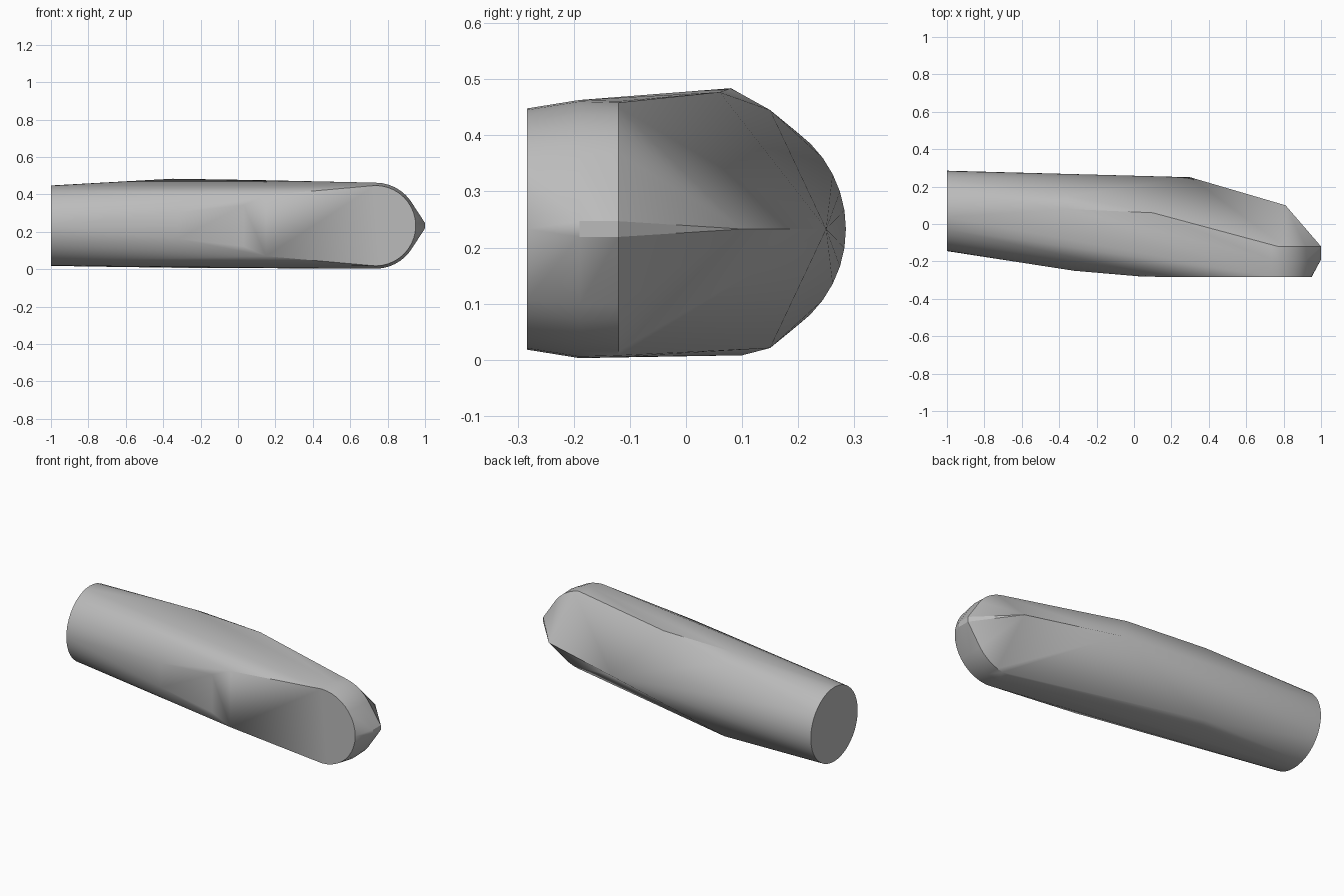
import bpy, bmesh
from math import sin, cos, pi, radians

cube = bpy.data.objects.get("Cube")
if cube:
    bpy.data.objects.remove(cube)

MID = 0.233  # height of the long axis


def mirrored(points):
    """Points given as x, y, half height; returned above and below the axis."""
    return [(x, y, MID + s * h) for x, y, h in points for s in (1, -1)]


def round_nose(x, y, r, steps=20):
    """Half circle facing the tip, in a plane of constant y."""
    angles = [pi * i / steps - pi / 2 for i in range(steps + 1)]
    return [(x + r * cos(a), y, MID + r * sin(a)) for a in angles]


# Round cut end
points = [(-1, 0.07 + 0.215 * cos(2 * pi * i / 40), MID + 0.215 * sin(2 * pi * i / 40))
          for i in range(40)]
# Flat front pad with its bevelled rim
points += round_nose(0.735, -0.283, 0.215)
points += mirrored([(0.15, -0.283, 0.163), (0.03, -0.28, 0.11), (-0.32, -0.25, 0.07)])
points += round_nose(0.735, -0.19, 0.23)
points += round_nose(0.735, -0.12, 0.228)
# Blunt tip edge
points += mirrored([(1, -0.19, 0.014), (1, -0.12, 0.014)])
# Shoulder and tapering back
points += [(-0.35, 0.08, 0.484), (0.1, 0.06, 0.477), (-0.35, 0.1, 0.008)]
points += mirrored([(-0.35, 0.15, 0.212), (-0.2, 0.225, 0.077)])
points += [(0.3, 0.25, MID), (0.81, 0.1, MID)]

# Wrap the sections in one convex skin
bm = bmesh.new()
for p in points:
    bm.verts.new(p)
hull = bmesh.ops.convex_hull(bm, input=bm.verts)
spare = {g for g in hull["geom_interior"] + hull["geom_unused"]
         if isinstance(g, bmesh.types.BMVert)}
bmesh.ops.delete(bm, geom=list(spare), context="VERTS")
bmesh.ops.dissolve_limit(bm, angle_limit=radians(0.5), verts=bm.verts, edges=bm.edges)
bmesh.ops.recalc_face_normals(bm, faces=bm.faces)
mesh = bpy.data.meshes.new("tapered_body")
bm.to_mesh(mesh)
bm.free()
body = bpy.data.objects.new("tapered_body", mesh)
bpy.context.collection.objects.link(body)

# Plain grey
grey = bpy.data.materials.new("grey")
grey.use_nodes = True
colour = (0.5, 0.5, 0.5, 1)
grey.diffuse_color = colour
grey.node_tree.nodes["Principled BSDF"].inputs["Base Color"].default_value = colour
mesh.materials.append(grey)

bpy.ops.object.select_all(action="DESELECT")
body.select_set(True)
bpy.context.view_layer.objects.active = body
bpy.ops.object.shade_smooth_by_angle(angle=radians(25))
